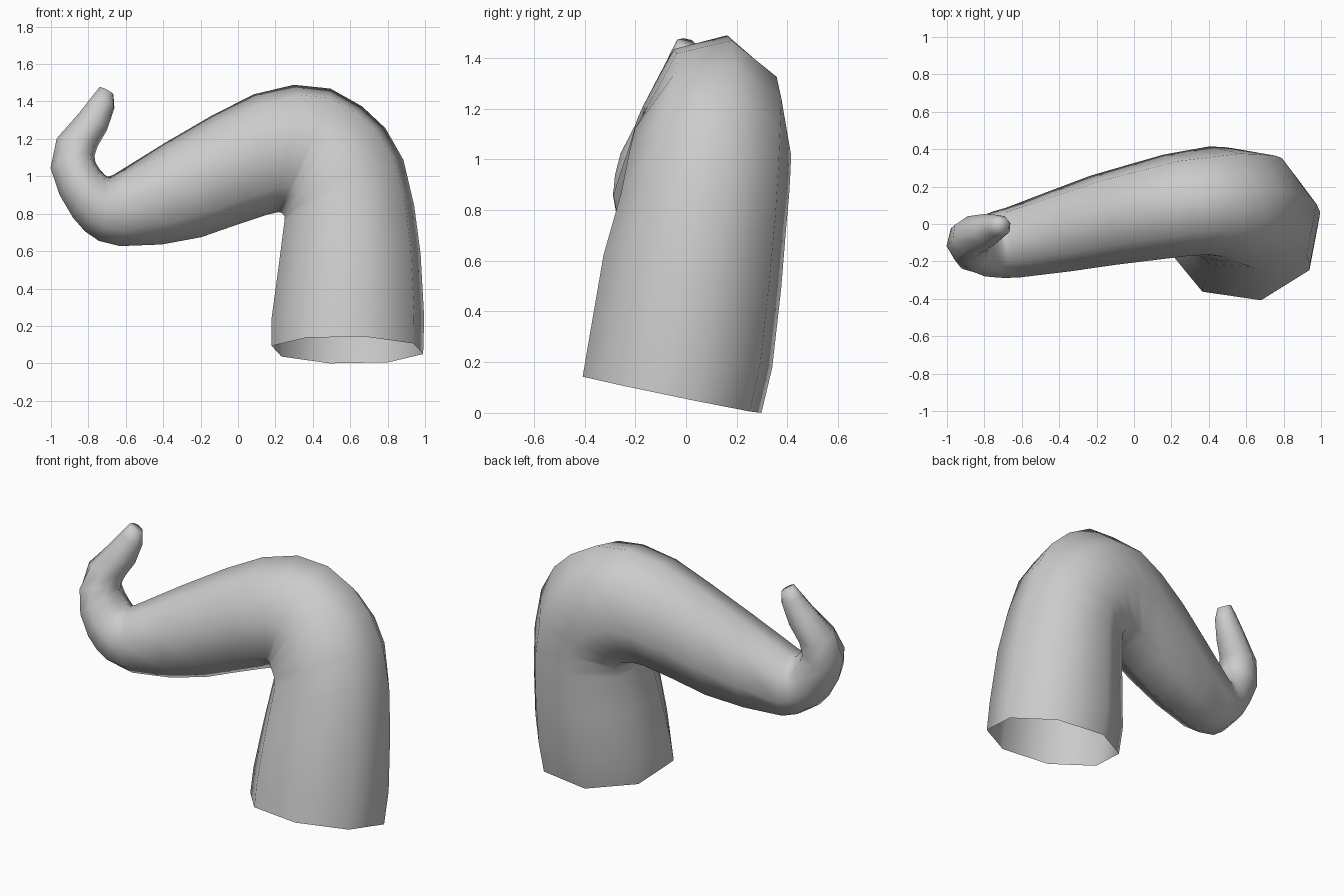
import bpy, bmesh, math
from mathutils import Vector

SIDES = 8
PHASE = math.radians(13)

# Each ring: outer x, z, inner x, z (front outline), centre y, half width
RINGS = [
    (0.99, 0.07, 0.18, 0.08, -0.055, 0.36),
    (0.995, 0.26, 0.18, 0.23, -0.02, 0.365),
    (0.975, 0.60, 0.22, 0.52, 0.025, 0.355),
    (0.94, 0.86, 0.25, 0.75, 0.07, 0.33),
    (0.88, 1.10, 0.255, 0.78, 0.09, 0.32),
    (0.78, 1.27, 0.24, 0.80, 0.105, 0.31),
    (0.66, 1.38, 0.22, 0.81, 0.12, 0.295),
    (0.50, 1.47, 0.19, 0.81, 0.115, 0.28),
    (0.31, 1.49, 0.14, 0.80, 0.10, 0.275),
    (0.10, 1.44, -0.04, 0.74, 0.06, 0.26),
    (-0.12, 1.33, -0.21, 0.68, 0.02, 0.245),
    (-0.38, 1.18, -0.42, 0.64, -0.04, 0.22),
    (-0.66, 1.01, -0.64, 0.63, -0.10, 0.19),
    (-0.69, 1.00, -0.75, 0.66, -0.11, 0.18),
    (-0.71, 1.01, -0.82, 0.71, -0.115, 0.17),
    (-0.74, 1.04, -0.88, 0.78, -0.115, 0.165),
    (-0.765, 1.08, -0.95, 0.90, -0.11, 0.15),
    (-0.77, 1.12, -1.00, 1.04, -0.09, 0.125),
    (-0.75, 1.17, -0.97, 1.20, -0.06, 0.105),
    (-0.70, 1.25, -0.85, 1.34, -0.03, 0.085),
    (-0.66, 1.37, -0.78, 1.43, -0.01, 0.06),
    (-0.665, 1.44, -0.74, 1.48, 0.0, 0.04),
]

centres = [Vector(((a + c) / 2, y, (b + d) / 2)) for a, b, c, d, y, w in RINGS]
bm = bmesh.new()
loops = []

# Cross-sections, each squared to the path of the tentacle
for i, (ax, az, bx, bz, y, w) in enumerate(RINGS):
    tangent = centres[min(i + 1, len(RINGS) - 1)] - centres[max(i - 1, 0)]
    out = Vector(((ax - bx) / 2, 0, (az - bz) / 2))
    side = tangent.cross(out).normalized() * w
    loop = []
    for k in range(SIDES):
        t = PHASE + math.tau * k / SIDES
        offset = (out * math.cos(t) + side * math.sin(t)) / math.cos(PHASE)
        loop.append(bm.verts.new(centres[i] + offset))
    loops.append(loop)

# Skin between the rings, open base and closed tip
for lo, hi in zip(loops, loops[1:]):
    for k in range(SIDES):
        n = (k + 1) % SIDES
        bm.faces.new((lo[k], lo[n], hi[n], hi[k]))
bm.faces.new(loops[-1])

# Rest on the ground
low = min(v.co.z for v in bm.verts)
bmesh.ops.translate(bm, verts=bm.verts[:], vec=(0, 0, -low))
for f in bm.faces:
    f.smooth = True

mesh = bpy.data.meshes.new("tentacle")
bm.to_mesh(mesh)
bm.free()
bpy.context.collection.objects.link(bpy.data.objects.new("tentacle", mesh))
